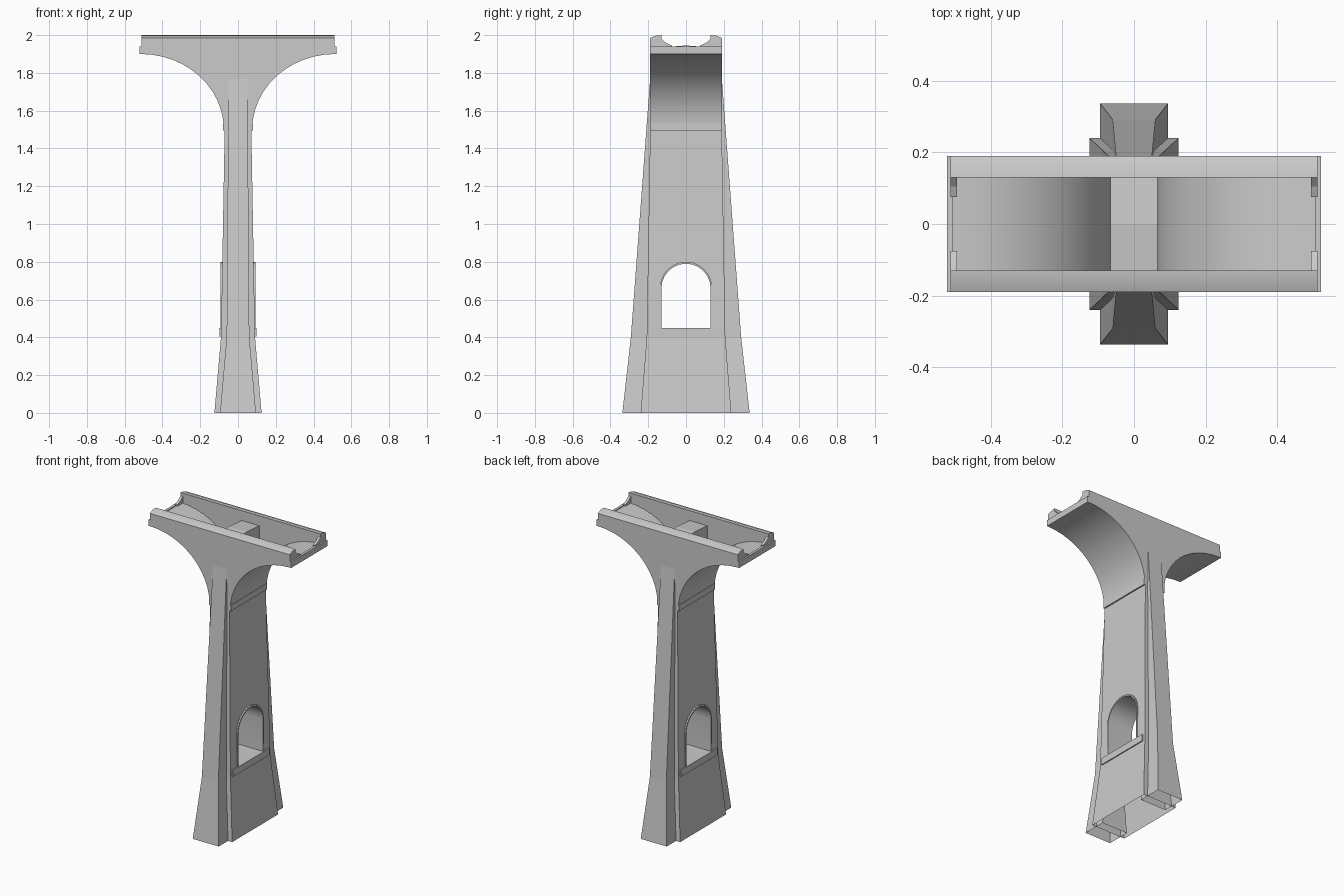
import bpy, bmesh
from math import cos, sin, pi

cube = bpy.data.objects.get("Cube")
if cube:
    bpy.data.objects.remove(cube, do_unlink=True)

concrete = bpy.data.materials.new("concrete_grey")
concrete.use_nodes = True
colour = (0.6, 0.6, 0.6, 1)
concrete.diffuse_color = colour
concrete.node_tree.nodes["Principled BSDF"].inputs["Base Color"].default_value = colour


def make(name, rings, caps=(True, True)):
    """Skin a list of matching vertex rings, with optional end caps."""
    bm = bmesh.new()
    loops = [[bm.verts.new(p) for p in ring] for ring in rings]
    n = len(loops[0])
    for a, b in zip(loops, loops[1:]):
        for i in range(n):
            j = (i + 1) % n
            bm.faces.new((a[i], a[j], b[j], b[i]))
    for loop, cap in zip((loops[0], loops[-1]), caps):
        if cap:
            bm.faces.new(loop)
    bmesh.ops.recalc_face_normals(bm, faces=bm.faces)
    mesh = bpy.data.meshes.new(name)
    bm.to_mesh(mesh)
    bm.free()
    mesh.materials.append(concrete)
    obj = bpy.data.objects.new(name, mesh)
    bpy.context.collection.objects.link(obj)
    return obj


def along_x(name, poly, x0, x1):
    return make(name, [[(x, y, z) for y, z in poly] for x in (x0, x1)])


def along_y(name, poly, y0, y1):
    return make(name, [[(x, y, z) for x, z in poly] for y in (y0, y1)])


def rect(hx, y0, y1, z):
    return [(-hx, y0, z), (hx, y0, z), (hx, y1, z), (-hx, y1, z)]


def box(name, hx, hy, z0, z1):
    return make(name, [rect(hx, -hy, hy, z) for z in (z0, z1)])


def smooth(obj):
    bpy.ops.object.select_all(action='DESELECT')
    obj.select_set(True)
    bpy.context.view_layer.objects.active = obj
    bpy.ops.object.shade_smooth_by_angle(angle=pi / 6)


def arched(half, sill, spring, top, steps=12):
    """Outline of a round-headed opening in y and z."""
    head = [(half * cos(pi * i / steps), spring + (top - spring) * sin(pi * i / steps))
            for i in range(steps + 1)]
    return [(half, sill)] + head + [(-half, sill)]


def quarter(rx, rz, steps=12):
    """Quarter arch from the springing on the shaft out to the deck end."""
    return [(0.515 - rx * cos(pi / 2 * i / steps), 1.5 + rz * sin(pi / 2 * i / steps))
            for i in range(steps + 1)]


# Tapered hollow shaft, open underneath, with a passage cut through it
shaft = make("shaft", [rect(hx, -hy, hy, z) for hx, hy, z in
                       ((0.125, 0.24, 0), (0.09, 0.208, 0.4), (0.07, 0.189, 1.53))])
cutter = along_x("passage_cutter", arched(0.134, 0.43, 0.66, 0.796), -0.3, 0.3)
cutter.hide_render = True
cut = shaft.modifiers.new("passage", 'BOOLEAN')
cut.object = cutter
cut.solver = 'EXACT'
bpy.context.view_layer.objects.active = shaft
bpy.ops.object.modifier_apply(modifier=cut.name)
bpy.data.objects.remove(cutter, do_unlink=True)
bm = bmesh.new()
bm.from_mesh(shaft.data)
base = [f for f in bm.faces if all(v.co.z < 0.001 for v in f.verts)]
bmesh.ops.delete(bm, geom=base, context='FACES_ONLY')
bm.to_mesh(shaft.data)
bm.free()

# Passage lining, standing slightly proud of the shaft
lining = along_x("passage_lining",
                 arched(0.138, 0.43, 0.66, 0.8) + arched(0.13, 0.43, 0.66, 0.79)[::-1],
                 -0.093, 0.093)
smooth(lining)

# Horizontal string courses and the block between the arches
box("sill_course", 0.097, 0.19, 0.405, 0.45)
box("springing_course", 0.08, 0.19, 1.495, 1.535)
along_x("centre_block", [(-0.13, 1.5), (0.13, 1.5), (0.13, 1.935), (0, 1.945), (-0.13, 1.935)],
        -0.065, 0.065)

for side, label in ((-1, "front"), (1, "back")):
    # Battered buttress, open underneath
    make(label + "_buttress", [rect(hx, side * 0.18, side * y, z) for hx, y, z in
                               ((0.095, 0.337, 0), (0.06, 0.292, 0.4), (0.05, 0.189, 1.78))],
         caps=(False, True))
    # Spandrel wall over both arches
    curve = quarter(0.44, 0.4)
    outline = curve + [(0.515, 1.94), (-0.515, 1.94)] + [(-x, z) for x, z in curve[::-1]]
    smooth(along_y(label + "_spandrel", outline, side * 0.13, side * 0.19))
    # Parapet with rounded outer top
    parapet = [(0.13, 1.94), (0.13, 2), (0.16, 1.997), (0.19, 1.985), (0.19, 1.94)]
    smooth(along_x(label + "_parapet", [(side * y, z) for y, z in parapet], -0.512, 0.512))

for side, label in ((-1, "right"), (1, "left")):
    # Barrel of the half arch between the spandrels
    barrel = quarter(0.44, 0.4) + quarter(0.455, 0.435)[::-1]
    smooth(along_y(label + "_half_arch", [(side * x, z) for x, z in barrel], -0.13, 0.13))
    # Band across the deck end
    along_x(label + "_end_band", [(-0.19, 1.9), (0.19, 1.9), (0.19, 1.94), (-0.19, 1.94)],
            side * 0.505, side * 0.522)
    # Coved corners where the parapets meet the deck end
    for s, face in ((-1, "front"), (1, "back")):
        cove = [(0.13, 1.935), (0.13, 1.98), (0.105, 1.958), (0.075, 1.945), (0.075, 1.935)]
        along_x(label + "_" + face + "_cove", [(s * y, z) for y, z in cove],
                side * 0.495, side * 0.512)
